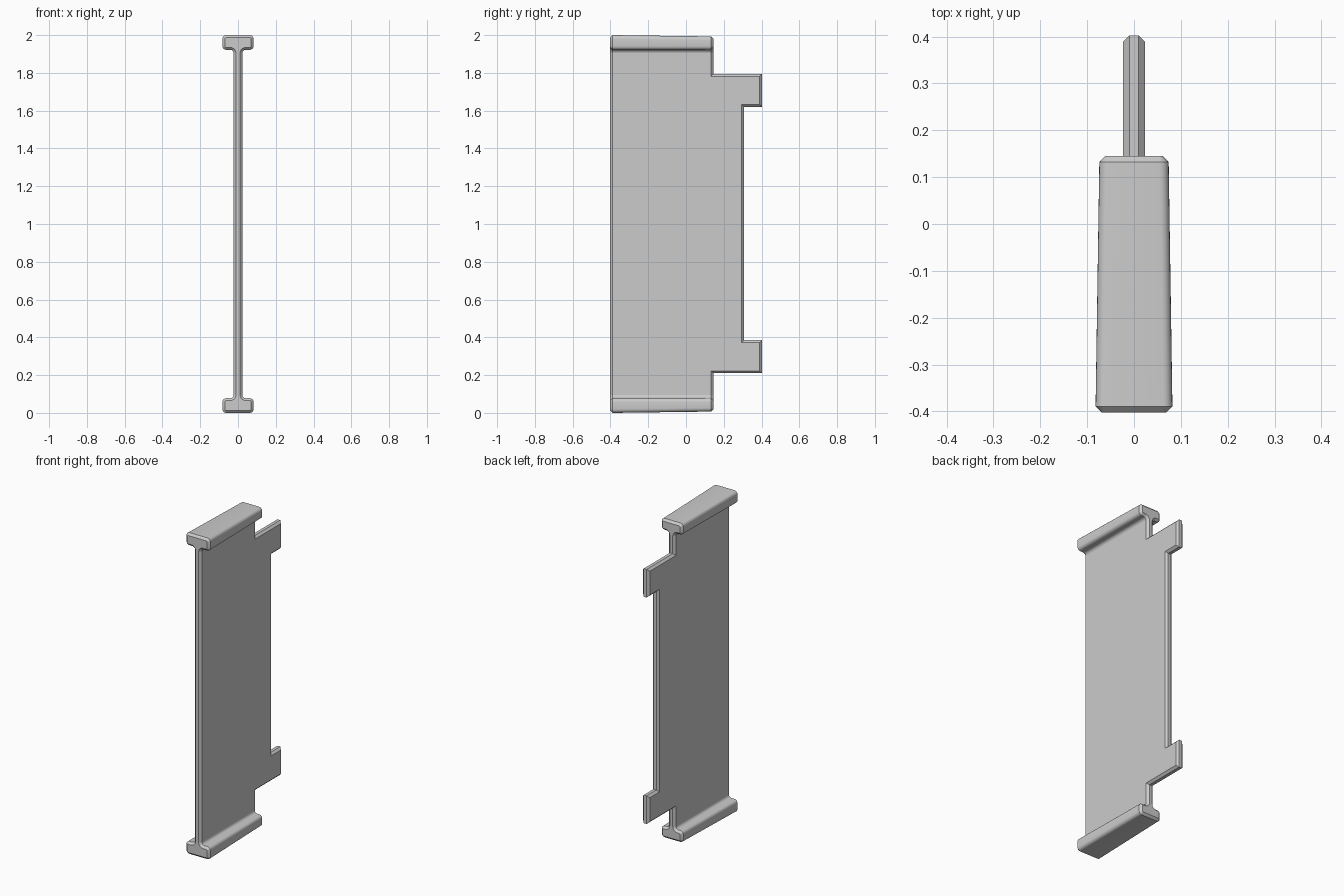
import bpy, bmesh, math

cube = bpy.data.objects.get("Cube")
if cube:
    bpy.data.objects.remove(cube, do_unlink=True)

T = 0.023      # half thickness of the web
CH = 0.013     # edge chamfer
Y0, Y1 = -0.402, 0.145

grey = bpy.data.materials.new("plain grey")
grey.use_nodes = True
grey.diffuse_color = (0.6, 0.6, 0.6, 1)
grey.node_tree.nodes["Principled BSDF"].inputs["Base Color"].default_value = (0.6, 0.6, 0.6, 1)


def finish(name, bm):
    bmesh.ops.recalc_face_normals(bm, faces=bm.faces[:])
    mesh = bpy.data.meshes.new(name)
    bm.to_mesh(mesh)
    bm.free()
    mesh.materials.append(grey)
    ob = bpy.data.objects.new(name, mesh)
    bpy.context.collection.objects.link(ob)
    bpy.ops.object.select_all(action='DESELECT')
    ob.select_set(True)
    bpy.context.view_layer.objects.active = ob
    bpy.ops.object.shade_smooth_by_angle(angle=math.radians(30))
    return ob


# Web plate with two tabs on its back edge
def web_panel():
    half = [(Y0, 1.95), (Y1, 1.95), (Y1, 1.795), (0.402, 1.795), (0.402, 1.62), (0.307, 1.62)]
    outline = half + [(y, 2.005 - z) for y, z in reversed(half)]
    bm = bmesh.new()
    face = bm.faces.new([bm.verts.new((-T, y, z)) for y, z in outline])
    ext = bmesh.ops.extrude_face_region(bm, geom=[face])
    moved = [v for v in ext["geom"] if isinstance(v, bmesh.types.BMVert)]
    bmesh.ops.translate(bm, verts=moved, vec=(2 * T, 0, 0))
    rim = [e for e in bm.edges if abs(e.verts[0].co.x - e.verts[1].co.x) < 1e-5]
    bmesh.ops.bevel(bm, geom=rim, offset=CH, segments=1, profile=0.5, affect='EDGES')
    finish("web_panel", bm)


def arc(cx, cz, r, a0, a1, n=5):
    angles = [math.radians(a0 + (a1 - a0) * i / n) for i in range(n + 1)]
    return [(cx + r * math.cos(a), cz + r * math.sin(a)) for a in angles]


# Rounded T section: half width w, top height, depth h, shrunk by d
def section(w, top, h, d):
    r, f = 0.02, 0.018
    half = arc(w - r, top - r, r - d, 90, 0)
    half += arc(w - r, top - h + r, r - d, 0, -90)
    half += arc(T + f, top - h - f, f + d, 90, 180)
    return half + [(-x, z) for x, z in reversed(half)]


# Tapered flange with chamfered ends
def flange(name, flip):
    front, back = (0.082, 2.0, 0.078), (0.074, 1.993, 0.071)
    stations = [(Y0, front, CH), (Y0 + CH, front, 0), (Y1 - CH, back, 0), (Y1, back, CH)]
    bm = bmesh.new()
    rings = []
    for y, size, d in stations:
        rings.append([bm.verts.new((x, y, 2 - z if flip else z)) for x, z in section(*size, d)])
    for a, b in zip(rings, rings[1:]):
        for i in range(len(a)):
            j = (i + 1) % len(a)
            bm.faces.new((a[i], a[j], b[j], b[i]))
    bm.faces.new(rings[0])
    bm.faces.new(rings[-1])
    finish(name, bm)


web_panel()
flange("top_flange", False)
flange("bottom_flange", True)
